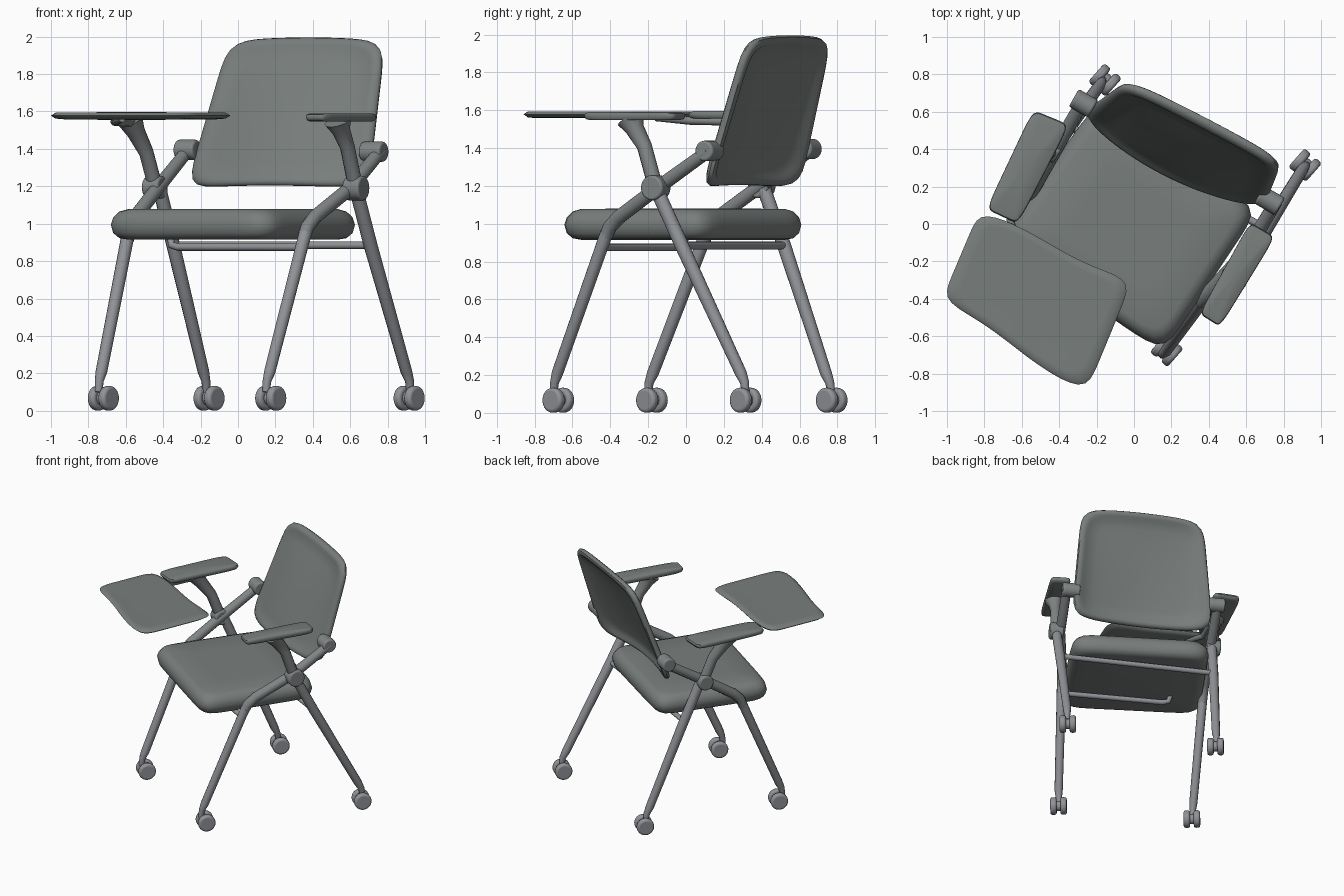
import bpy, bmesh, math
from mathutils import Vector

if "Cube" in bpy.data.objects:
    bpy.data.objects.remove(bpy.data.objects["Cube"])


def material(name, rgb):
    m = bpy.data.materials.new(name)
    m.diffuse_color = (*rgb, 1)
    m.use_nodes = True
    m.node_tree.nodes["Principled BSDF"].inputs["Base Color"].default_value = m.diffuse_color
    return m


PAD = material("pad grey", (0.19, 0.21, 0.205))
FRAME = material("frame grey", (0.22, 0.235, 0.24))
METAL = material("leg metal grey", (0.28, 0.29, 0.31))
SIDE = Vector((0.866, -0.5, 0))     # towards the sitter's side
BACK = Vector((0.5, 0.866, 0))      # towards the backrest
UP = Vector((0, 0, 1))


def finish(ob, mat):
    ob.data.materials.clear()
    ob.data.materials.append(mat)
    bpy.ops.object.select_all(action='DESELECT')
    ob.select_set(True)
    bpy.context.view_layer.objects.active = ob
    bpy.ops.object.shade_smooth_by_angle(angle=math.radians(50))
    return ob


def pad(name, corners, profile, normal, mat, power=8, bend=None, n=80):
    """Rounded quad: outline rings of (scale, offset along normal)."""
    a, b, c, d = [Vector(p) for p in corners]   # front/bottom pair, then back/top pair
    bm = bmesh.new()
    rings = []
    for r, off in profile:
        ring = []
        for i in range(n):
            t = 2 * math.pi * (i + 0.5) / n
            ct, st = math.cos(t), math.sin(t)
            k = r / (abs(ct) ** power + abs(st) ** power) ** (1 / power)
            u, v = k * ct, k * st
            s, q = (u + 1) / 2, (v + 1) / 2
            p = (a * (1 - s) + b * s) * (1 - q) + (d * (1 - s) + c * s) * q
            p += normal * off
            if bend:
                p += bend(u, v)
            ring.append(bm.verts.new(p))
        rings.append(ring)
    for r0, r1 in zip(rings, rings[1:]):
        for i in range(n):
            j = (i + 1) % n
            bm.faces.new((r0[i], r0[j], r1[j], r1[i]))
    bm.faces.new(rings[0])
    bm.faces.new(rings[-1])
    bmesh.ops.recalc_face_normals(bm, faces=bm.faces)
    me = bpy.data.meshes.new(name)
    bm.to_mesh(me)
    bm.free()
    ob = bpy.data.objects.new(name, me)
    bpy.context.collection.objects.link(ob)
    return finish(ob, mat)


def tube(name, points, mat):
    """Round tube through (x, y, z, radius) points."""
    cu = bpy.data.curves.new(name, 'CURVE')
    cu.dimensions = '3D'
    cu.bevel_depth = 1.0
    cu.bevel_resolution = 4
    cu.use_fill_caps = True
    sp = cu.splines.new('POLY')
    sp.points.add(len(points) - 1)
    for sp_pt, (x, y, z, r) in zip(sp.points, points):
        sp_pt.co = (x, y, z, 1)
        sp_pt.radius = r
    ob = bpy.data.objects.new(name, cu)
    bpy.context.collection.objects.link(ob)
    bpy.ops.object.select_all(action='DESELECT')
    ob.select_set(True)
    bpy.context.view_layer.objects.active = ob
    bpy.ops.object.convert(target='MESH')
    return finish(bpy.context.view_layer.objects.active, mat)


def disc(name, center, axis, radius, length, mat, bevel=0.012):
    bpy.ops.mesh.primitive_cylinder_add(vertices=32, radius=radius, depth=length, location=center)
    ob = bpy.context.object
    ob.name = name
    ob.rotation_mode = 'QUATERNION'
    ob.rotation_quaternion = Vector(axis).to_track_quat('Z', 'Y')
    mod = ob.modifiers.new("soft edge", 'BEVEL')
    mod.width = bevel
    mod.segments = 3
    return finish(ob, mat)


# seat cushion
pad("seat", [(-0.725, -0.09, 0.915), (0.155, -0.69, 0.915), (0.67, 0.08, 0.915), (-0.20, 0.655, 0.915)],
    [(0.02, 0.165), (0.5, 0.165), (0.86, 0.163), (0.93, 0.15), (0.98, 0.118), (1, 0.08),
     (0.98, 0.035), (0.93, 0.008), (0.86, 0), (0.02, 0)], UP, PAD, power=10)

# backrest: raised rim around a thinner panel with a forward lumbar curve
back_normal = Vector((0.47, 0.85, -0.2)).normalized()


def back_bend(u, v):
    hollow = (1 - u * u) * (-0.035 + 0.05 * v - 0.02 * (1 - v * v))
    return back_normal * hollow + UP * (0.022 * (1 - u * u) * max(v, 0))


pad("backrest", [(-0.285, 0.58, 1.19), (0.69, 0.085, 1.19), (0.78, 0.31, 1.98), (-0.055, 0.745, 1.98)],
    [(0.03, 0), (0.25, 0), (0.5, 0), (0.7, 0), (0.86, 0), (0.9, -0.008), (0.95, -0.008), (0.985, 0),
     (1, 0.015), (0.985, 0.034), (0.95, 0.042), (0.9, 0.042), (0.86, 0.028), (0.7, 0.024),
     (0.5, 0.024), (0.25, 0.024), (0.03, 0.024)], back_normal, PAD, power=8, bend=back_bend)

# armrests and writing tablet
slab = [(0.02, 0.042), (0.9, 0.042), (0.98, 0.036), (1, 0.022), (0.97, 0.006), (0.88, 0), (0.02, 0)]
pad("right_armrest", [(0.35, -0.48, 1.547), (0.46, -0.55, 1.547), (0.755, -0.07, 1.547), (0.62, 0.01, 1.547)],
    slab, UP, PAD)
pad("left_armrest", [(-0.79, 0.08, 1.555), (-0.62, 0.0, 1.555), (-0.345, 0.53, 1.555), (-0.54, 0.61, 1.555)],
    slab, UP, PAD)
pad("writing_tablet", [(-1.03, -0.41, 1.558), (-0.255, -0.90, 1.558), (-0.005, -0.295, 1.558), (-0.825, 0.075, 1.558)],
    [(0.02, 0.034), (0.3, 0.034), (0.6, 0.034), (0.85, 0.036), (0.95, 0.036), (1, 0.02), (0.95, 0.004),
     (0.85, 0), (0.6, 0), (0.3, 0), (0.02, 0)], UP, PAD,
    bend=lambda u, v: BACK * (-0.014 * math.sin(math.pi * u) - 0.014 * (1 - u * u) * max(v, 0)))
tube("tablet_bracket", [(-0.56, 0.25, 1.54, 0.022), (-0.66, 0.02, 1.545, 0.022), (-0.62, -0.16, 1.56, 0.018)], FRAME)

# front legs up to the seat
tube("right_front_leg", [(0.15, -0.70, 0.10, 0.02), (0.155, -0.695, 0.16, 0.024), (0.17, -0.68, 0.21, 0.031),
                         (0.36, -0.42, 0.95, 0.035)], METAL)
tube("left_front_leg", [(-0.745, -0.20, 0.10, 0.02), (-0.742, -0.195, 0.16, 0.024), (-0.73, -0.175, 0.21, 0.031),
                        (-0.59, 0.10, 0.93, 0.035)], METAL)

# side rails continuing up to the backrest
tube("right_rail", [(0.355, -0.425, 0.93, 0.035), (0.37, -0.405, 0.98, 0.037), (0.41, -0.355, 1.035, 0.038),
                    (0.60, -0.15, 1.19, 0.038), (0.76, 0.12, 1.385, 0.035)], FRAME)
tube("left_rail", [(-0.592, 0.095, 0.91, 0.035), (-0.58, 0.12, 0.98, 0.037), (-0.55, 0.17, 1.035, 0.038),
                   (-0.43, 0.38, 1.19, 0.038), (-0.27, 0.66, 1.39, 0.035)], FRAME)

# rear legs crossing the rails
tube("right_rear_leg", [(0.63, -0.16, 1.19, 0.037), (0.71, -0.02, 0.88, 0.037), (0.90, 0.29, 0.21, 0.031),
                        (0.917, 0.31, 0.16, 0.024), (0.92, 0.315, 0.10, 0.02)], METAL)
tube("left_rear_leg", [(-0.42, 0.41, 1.19, 0.037), (-0.345, 0.52, 0.88, 0.037), (-0.185, 0.74, 0.21, 0.031),
                       (-0.172, 0.76, 0.16, 0.024), (-0.168, 0.77, 0.10, 0.02)], METAL)

# arm supports, flaring out under the armrests
tube("right_arm_support", [(0.63, -0.16, 1.19, 0.04), (0.585, -0.22, 1.41, 0.04),
                           (0.55, -0.27, 1.50, 0.05), (0.535, -0.29, 1.55, 0.075)], FRAME)
tube("left_arm_support", [(-0.44, 0.40, 1.19, 0.04), (-0.49, 0.35, 1.38, 0.04),
                          (-0.545, 0.29, 1.49, 0.05), (-0.575, 0.26, 1.555, 0.07)], FRAME)

# pivot knobs and backrest hubs
disc("right_pivot_knob", (0.63, -0.16, 1.19), SIDE, 0.066, 0.10, FRAME)
disc("left_pivot_knob", (-0.445, 0.40, 1.195), SIDE, 0.06, 0.10, FRAME)
disc("right_back_hub", (0.725, 0.125, 1.385), SIDE, 0.054, 0.13, FRAME)
disc("left_back_hub", (-0.27, 0.645, 1.395), SIDE, 0.054, 0.12, FRAME)

# cross rods under the seat
tube("rear_cross_rod", [(-0.34, 0.52, 0.885, 0.02), (0.70, -0.02, 0.885, 0.02)], METAL)
tube("front_cross_rod", [(0.35, -0.43, 0.875, 0.02), (-0.32, -0.05, 0.875, 0.02),
                         (-0.355, -0.02, 0.885, 0.02), (-0.36, 0.0, 0.93, 0.02)], METAL)

# twin-wheel casters
axle = Vector((0.75, -0.66, 0)).normalized()
casters = {"right_front": (0.175, -0.675), "left_front": (-0.72, -0.18),
           "right_rear": (0.915, 0.315), "left_rear": (-0.155, 0.77)}
for label, (x, y) in casters.items():
    c = Vector((x, y, 0.067))
    disc(label + "_axle", c, axle, 0.038, 0.08, METAL)
    for k, s in enumerate((-1, 1)):
        disc(f"{label}_wheel_{k + 1}", c + axle * 0.038 * s, axle, 0.066, 0.048, METAL, 0.016)
